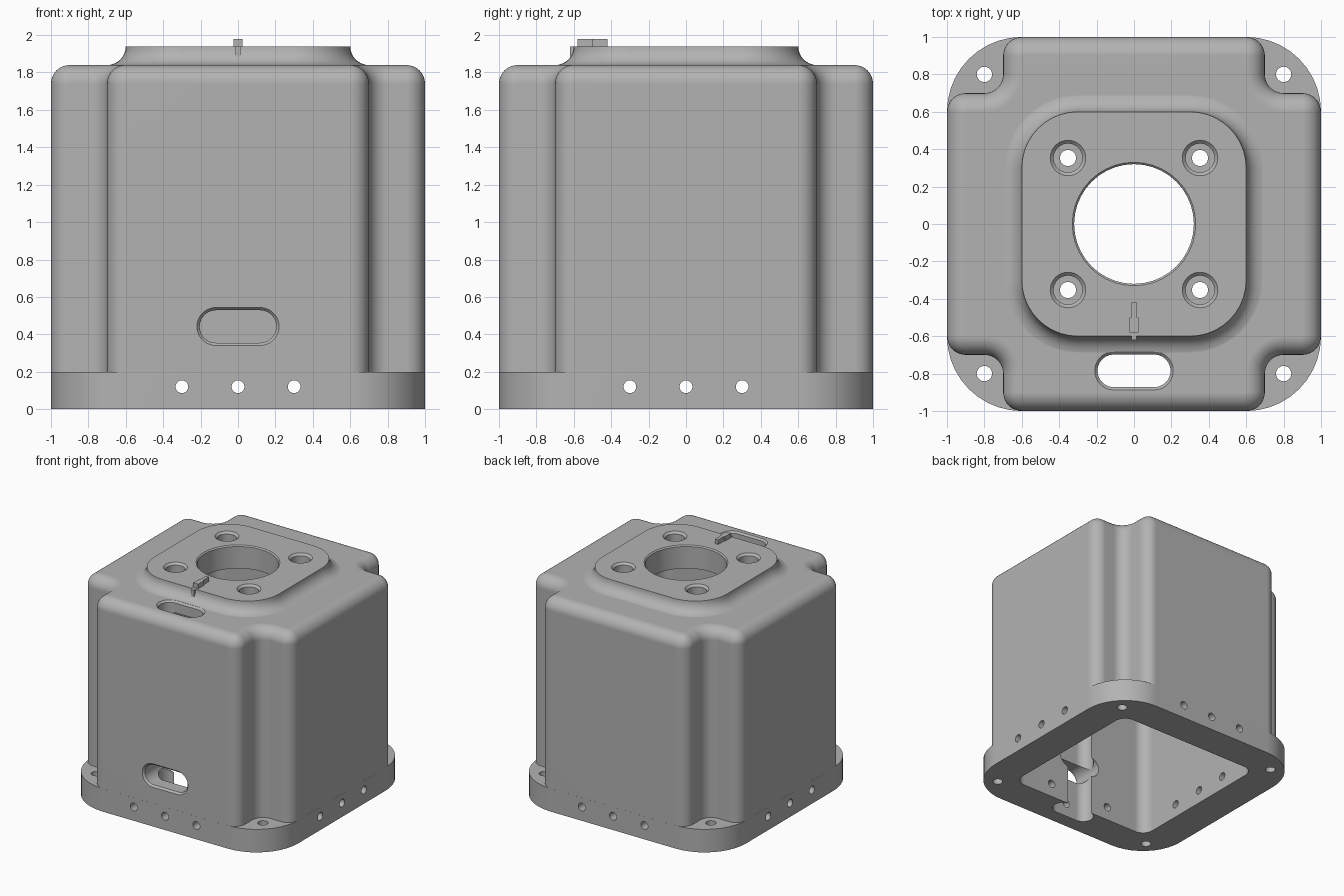
import bpy, bmesh, math
from mathutils import Matrix, Vector

if "Cube" in bpy.data.objects:
    bpy.data.objects.remove(bpy.data.objects["Cube"])

grey = bpy.data.materials.new("cast_grey")
grey.diffuse_color = (0.45, 0.45, 0.45, 1)
grey.use_nodes = True
grey.node_tree.nodes["Principled BSDF"].inputs["Base Color"].default_value = grey.diffuse_color
N = 10  # segments per quarter arc


def arc(cx, cy, r, a0, a1):
    return [(cx + r * math.cos(math.radians(a0 + (a1 - a0) * i / N)),
             cy + r * math.sin(math.radians(a0 + (a1 - a0) * i / N))) for i in range(N + 1)]


def rounded(hx, hy, r):
    """Rounded rectangle; also gives circles and slots."""
    x, y = hx - r, hy - r
    return (arc(x, y, r, 0, 90) + arc(-x, y, r, 90, 180)
            + arc(-x, -y, r, 180, 270) + arc(x, -y, r, 270, 360))


def notched(d):
    """Body outline with notched corners, moved inward by d."""
    corner = (arc(0.9, 0.6, 0.1 - d, 0, 90) + arc(0.8, 0.8, 0.1 + d, 270, 180)
              + arc(0.6, 0.9, 0.1 - d, 0, 90))
    pts = []
    for k in range(4):
        c, s = [(1, 0), (0, 1), (-1, 0), (0, -1)][k]
        pts += [(c * x - s * y, s * x + c * y) for x, y in corner]
    return pts


def loft(name, rings, matrix=Matrix()):
    """Closed solid through (outline, z) rings."""
    bm = bmesh.new()
    loops = [[bm.verts.new((x, y, z)) for x, y in pts] for pts, z in rings]
    n = len(loops[0])
    for a, b in zip(loops, loops[1:]):
        for i in range(n):
            j = (i + 1) % n
            bm.faces.new((a[i], a[j], b[j], b[i]))
    bm.faces.new(loops[0][::-1])
    bm.faces.new(loops[-1])
    bmesh.ops.remove_doubles(bm, verts=bm.verts[:], dist=1e-5)
    bmesh.ops.recalc_face_normals(bm, faces=bm.faces[:])
    bm.transform(matrix)
    me = bpy.data.meshes.new(name)
    bm.to_mesh(me)
    bm.free()
    ob = bpy.data.objects.new(name, me)
    bpy.context.collection.objects.link(ob)
    return ob


def combine(target, other, op):
    mod = target.modifiers.new(op, 'BOOLEAN')
    mod.operation, mod.solver, mod.object = op, 'EXACT', other
    bpy.context.view_layer.objects.active = target
    bpy.ops.object.modifier_apply(modifier=mod.name)
    bpy.data.objects.remove(other)


def cut(rings, matrix=Matrix()):
    combine(housing, loft("cutter", rings, matrix), 'DIFFERENCE')


def circle(r):
    return rounded(r, r, r)


# Base flange
housing = loft("motor_housing", [(rounded(1, 1, 0.4), 0), (rounded(1, 1, 0.4), 0.2)])
housing.data.materials.append(grey)

# Notched body with a rounded top edge
quarter = [i * math.pi / 2 / 8 for i in range(9)]
rings = [(notched(0.0005), 0.1)]
rings += [(notched(min(0.1, max(0.0005, 0.1 * (1 - math.cos(a))))), 1.74 + 0.1 * math.sin(a)) for a in quarter]
combine(housing, loft("body", rings), 'UNION')

# Raised mounting pad with a concave skirt
rings = [(rounded(0.7, 0.7, 0.4), 1.78), (rounded(0.7, 0.7, 0.4), 1.838)]
for a in quarter[1:]:
    o = 0.1 * (1 - math.sin(a))
    rings.append((rounded(0.6 + o, 0.6 + o, 0.3 + o), 1.94 - 0.1 * math.cos(a)))
combine(housing, loft("pad", rings), 'UNION')

# Inner cavity and shaft bore
cut([(rounded(0.7, 0.7, 0.1), -0.1), (rounded(0.7, 0.7, 0.1), 1.74)])
cut([(circle(0.32), 1.6), (circle(0.32), 1.93), (circle(0.33), 1.94), (circle(0.33), 2.0)])

# Counterbored pad holes and flange holes
for sx in (-1, 1):
    for sy in (-1, 1):
        cut([(circle(0.043), 1.6), (circle(0.043), 1.84), (circle(0.077), 1.84),
             (circle(0.077), 1.922), (circle(0.095), 1.94), (circle(0.095), 2.0)],
            Matrix.Translation((0.353 * sx, 0.353 * sy, 0)))
        cut([(circle(0.041), -0.1), (circle(0.041), 0.3)],
            Matrix.Translation((0.8 * sx, 0.8 * sy, 0)))

# Side holes, drilled straight across
for p in (-0.3, 0, 0.3):
    rod = [(circle(0.034), -1.2), (circle(0.034), 1.2)]
    cut(rod, Matrix.Translation((p, 0, 0.12)) @ Matrix.Rotation(math.pi / 2, 4, 'X'))
    cut(rod, Matrix.Translation((0, p, 0.12)) @ Matrix.Rotation(math.pi / 2, 4, 'Y'))

# Vertical cable slot and front cable slot, with bevelled mouths
cut([(rounded(0.195, 0.087, 0.087), -0.1), (rounded(0.195, 0.087, 0.087), 1.825),
     (rounded(0.21, 0.102, 0.102), 1.84), (rounded(0.21, 0.102, 0.102), 1.9)],
    Matrix.Translation((0, -0.785, 0)))
cut([(rounded(0.205, 0.087, 0.087), 0.6), (rounded(0.205, 0.087, 0.087), 0.983),
     (rounded(0.22, 0.102, 0.102), 1.0), (rounded(0.22, 0.102, 0.102), 1.1)],
    Matrix.Translation((0, 0, 0.442)) @ Matrix.Rotation(math.pi / 2, 4, 'X'))

# Smooth curved walls, sharp edges
bpy.ops.object.select_all(action='DESELECT')
housing.select_set(True)
bpy.context.view_layer.objects.active = housing
bpy.ops.object.shade_smooth_by_angle(angle=math.radians(30))
weighted = housing.modifiers.new("weighted", 'WEIGHTED_NORMAL')
weighted.keep_sharp = True


# Index marker on the pad edge
def box(name, x, y0, y1, z0, z1):
    ob = loft(name, [([(-x, y0), (x, y0), (x, y1), (-x, y1)], z) for z in (z0, z1)])
    ob.data.materials.append(grey)


box("marker_head", 0.024, -0.58, -0.5, 1.935, 1.98)
box("marker_tail", 0.015, -0.5, -0.42, 1.935, 1.98)
box("marker_pin", 0.013, -0.62, -0.585, 1.885, 1.94)
